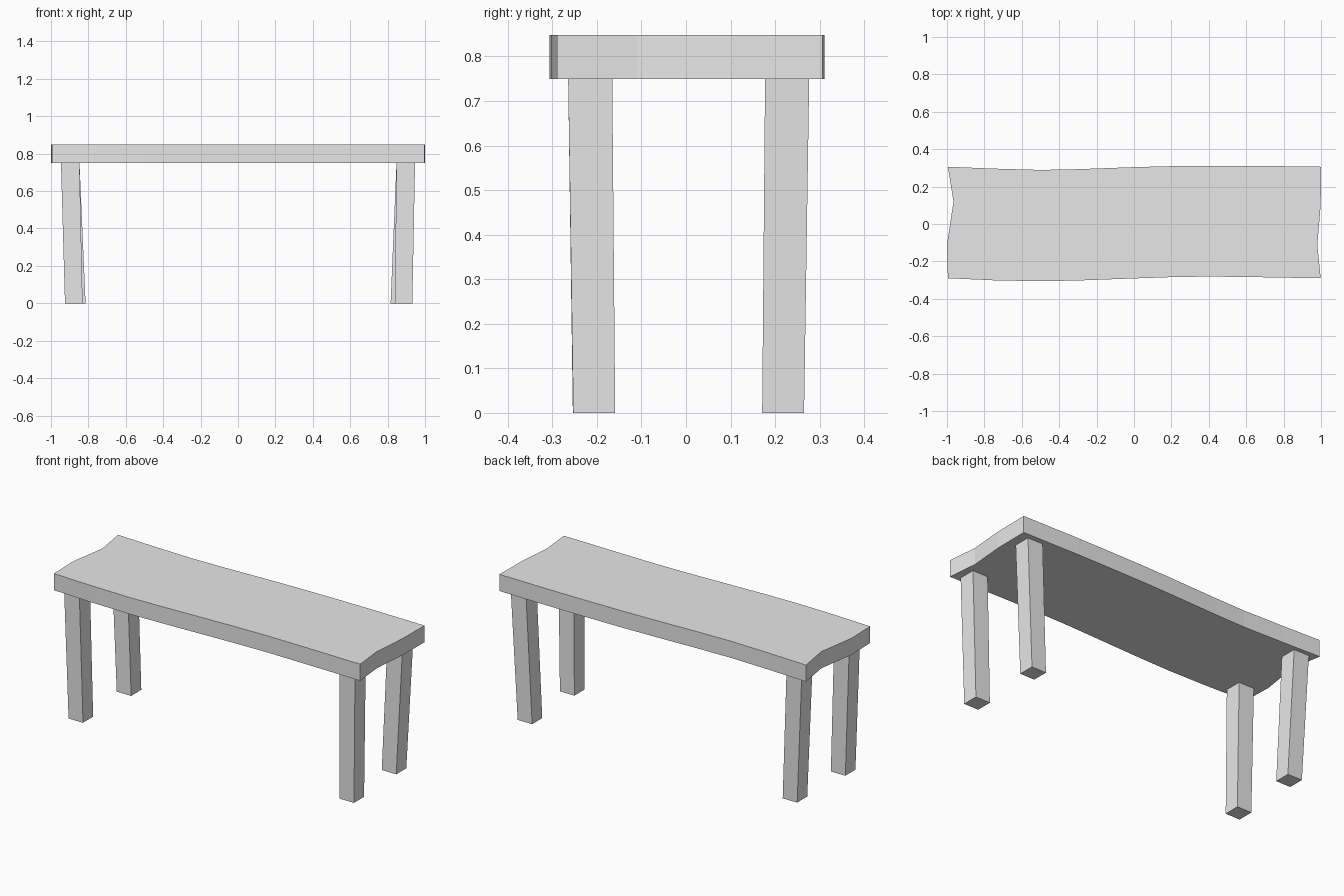
import bpy
import bmesh

if "Cube" in bpy.data.objects:
    bpy.data.objects.remove(bpy.data.objects["Cube"])

grey = bpy.data.materials.new("plain grey")
grey.diffuse_color = (0.8, 0.8, 0.8, 1)
grey.use_nodes = True
grey.node_tree.nodes["Principled BSDF"].inputs["Base Color"].default_value = grey.diffuse_color


def loft(name, bottom, top):
    """Solid between two matching counter-clockwise rings of 3D points."""
    bm = bmesh.new()
    lo = [bm.verts.new(p) for p in bottom]
    hi = [bm.verts.new(p) for p in top]
    bm.faces.new(lo[::-1])
    bm.faces.new(hi)
    n = len(lo)
    for i in range(n):
        j = (i + 1) % n
        bm.faces.new((lo[i], lo[j], hi[j], hi[i]))
    mesh = bpy.data.meshes.new(name)
    bm.to_mesh(mesh)
    bm.free()
    mesh.materials.append(grey)
    obj = bpy.data.objects.new(name, mesh)
    bpy.context.collection.objects.link(obj)
    return obj


def square(cx, cy, z, width):
    h = width / 2
    return [(cx + sx * h, cy + sy * h, z)
            for sx, sy in ((-1, -1), (1, -1), (1, 1), (-1, 1))]


# Plank with wavy long edges and notched ends
outline = [
    (-0.995, -0.29), (-0.75, -0.301), (-0.5, -0.306), (-0.3, -0.302),
    (0.0, -0.291), (0.2, -0.284), (0.4, -0.281), (0.65, -0.284),
    (0.998, -0.29), (0.98, -0.11), (0.998, 0.1), (1.0, 0.306),
    (0.65, 0.311), (0.4, 0.311), (0.2, 0.309), (0.0, 0.304),
    (-0.3, 0.293), (-0.5, 0.289), (-0.75, 0.296),
    (-0.995, 0.306), (-0.965, 0.12), (-1.0, -0.11),
]
loft("seat_plank",
     [(x, y, 0.75) for x, y in outline],
     [(x, y, 0.848) for x, y in outline])

# Legs tapering and leaning inward: top centre, then foot centre
legs = {
    "front_left_leg": ((-0.897, -0.215), (-0.878, -0.207)),
    "front_right_leg": ((0.897, -0.215), (0.885, -0.206)),
    "back_left_leg": ((-0.897, 0.227), (-0.862, 0.218)),
    "back_right_leg": ((0.897, 0.227), (0.863, 0.218)),
}
for name, (top, foot) in legs.items():
    loft(name, square(*foot, 0.0, 0.094), square(*top, 0.75, 0.099))
